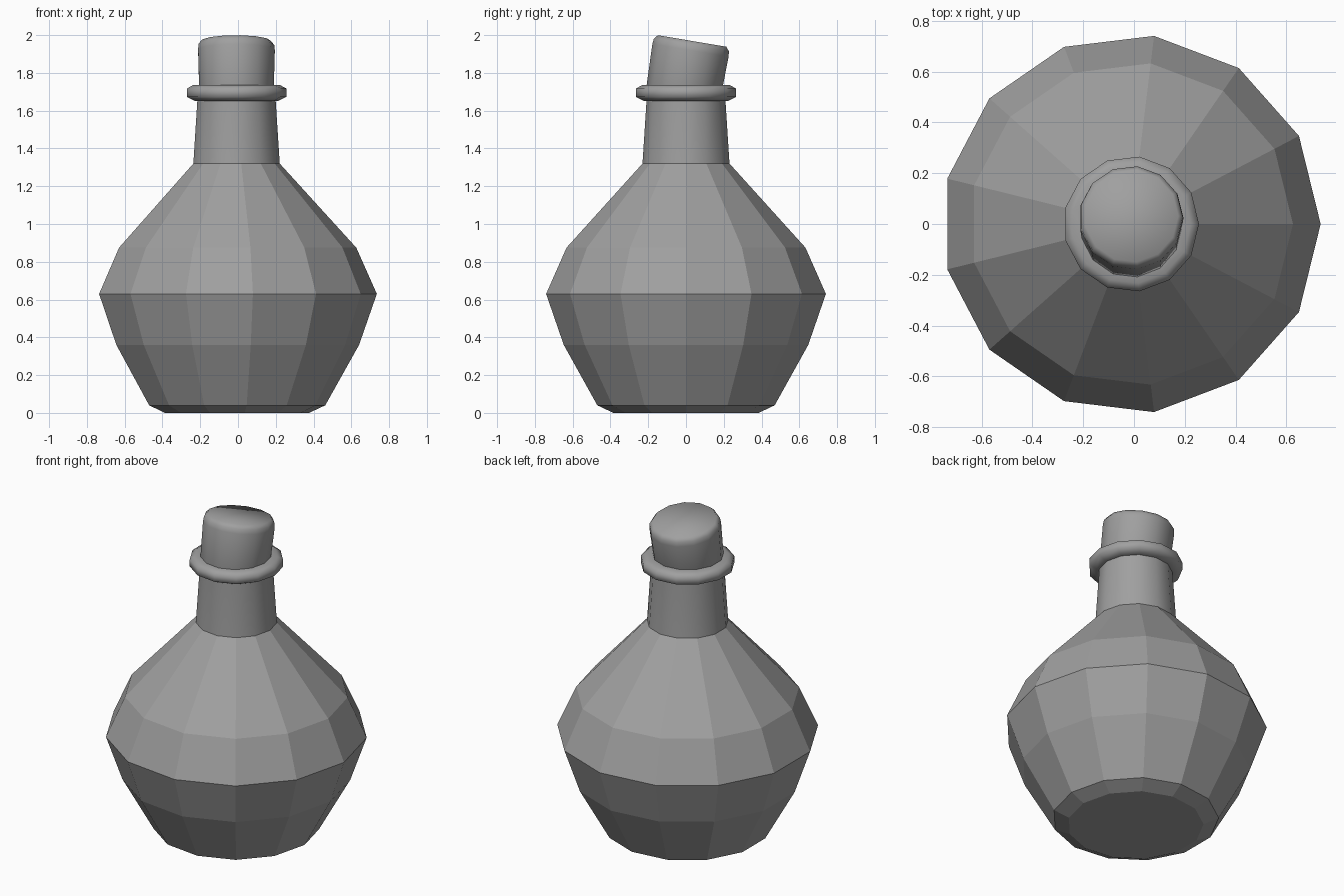
import bpy, bmesh, math
from mathutils import Matrix

if "Cube" in bpy.data.objects:
    bpy.data.objects.remove(bpy.data.objects["Cube"], do_unlink=True)

SIDES = 13
CENTRE_X = -0.011

grey = bpy.data.materials.new("plain grey")
grey.use_nodes = True
colour = (0.35, 0.35, 0.35, 1)
grey.diffuse_color = colour
grey.node_tree.nodes["Principled BSDF"].inputs["Base Color"].default_value = colour


def lathe(name, profile, smooth=None, closed=False, caps=(False, False)):
    """Spin a (radius, height) profile round z."""
    bm = bmesh.new()
    rings = []
    for r, z in profile:
        rings.append([bm.verts.new((r * math.cos(a), r * math.sin(a), z))
                      for a in (math.tau * i / SIDES for i in range(SIDES))])
    pairs = list(zip(rings, rings[1:]))
    if closed:
        pairs.append((rings[-1], rings[0]))
    for low, high in pairs:
        for i in range(SIDES):
            j = (i + 1) % SIDES
            bm.faces.new((low[i], low[j], high[j], high[i]))
    if caps[0]:
        bm.faces.new(rings[0][::-1])
    if caps[1]:
        bm.faces.new(rings[-1])
    mesh = bpy.data.meshes.new(name)
    bm.to_mesh(mesh)
    bm.free()
    mesh.materials.append(grey)
    obj = bpy.data.objects.new(name, mesh)
    bpy.context.collection.objects.link(obj)
    obj.location.x = CENTRE_X
    if smooth:
        bpy.ops.object.select_all(action="DESELECT")
        obj.select_set(True)
        bpy.context.view_layer.objects.active = obj
        bpy.ops.object.shade_smooth_by_angle(angle=math.radians(smooth))
    return obj


# Faceted flask body
lathe("body", [(0.387, 0), (0.473, 0.04), (0.652, 0.36), (0.746, 0.63),
               (0.637, 0.875), (0.232, 1.32)], caps=(True, False))

# Smooth tapered neck
lathe("neck", [(0.232, 1.32), (0.21, 1.66), (0.21, 1.72)], smooth=40)

# Rounded lip around the mouth
lathe("lip", [(0.19, 1.655), (0.225, 1.652), (0.267, 1.673), (0.267, 1.717),
              (0.235, 1.735), (0.19, 1.735)], smooth=80, closed=True)

# Stopper leaning towards the back
stopper = lathe("stopper", [(0.18, -0.32), (0.2, -0.27), (0.206, -0.05), (0.203, -0.022),
                            (0.185, 0)], smooth=80, caps=(True, True))
stopper.matrix_world = (Matrix.Translation((CENTRE_X, 0.032, 1.969))
                        @ Matrix.Rotation(math.radians(-9.5), 4, "X"))
